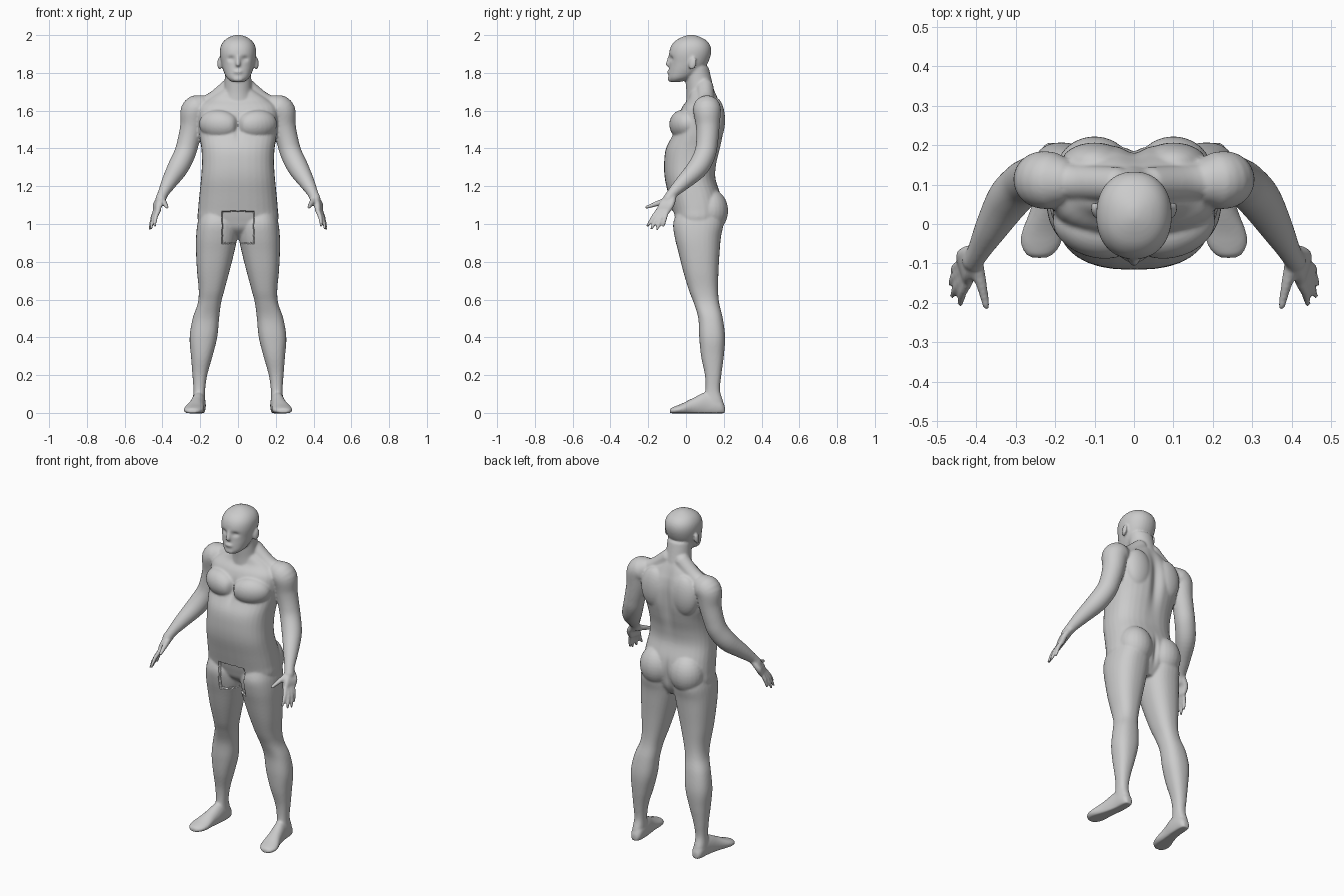
import bpy, bmesh, math
from mathutils import Vector, Matrix

if "Cube" in bpy.data.objects:
    bpy.data.objects.remove(bpy.data.objects["Cube"])

SEG = 32
bm = bmesh.new()


def smooth_rows(rows, steps=5):
    """Catmull-Rom interpolation of rows of numbers."""
    out = []
    for i in range(len(rows) - 1):
        a, b, c, d = (rows[max(i - 1, 0)], rows[i], rows[i + 1], rows[min(i + 2, len(rows) - 1)])
        for s in range(steps):
            t = s / steps
            out.append([0.5 * (2 * q + (r - p) * t + (2 * p - 5 * q + 4 * r - w) * t * t
                               + (3 * q - p - 3 * r + w) * t ** 3) for p, q, r, w in zip(a, b, c, d)])
    return out + [list(rows[-1])]


def skin(rings):
    """Closed surface through rings of points."""
    rings = [[bm.verts.new(p) for p in ring] for ring in rings]
    for a, b in zip(rings, rings[1:]):
        for i in range(len(a)):
            j = (i + 1) % len(a)
            bm.faces.new((a[i], a[j], b[j], b[i]))
    bm.faces.new(rings[0][::-1])
    bm.faces.new(rings[-1])


def sgn_pow(v, e):
    return math.copysign(abs(v) ** e, v)


ANG = [2 * math.pi * i / SEG for i in range(SEG)]


def loft_z(rows, e=0.85):
    """Rows: height, x min, x max, y front, y back."""
    skin([[((x0 + x1) / 2 + (x1 - x0) / 2 * sgn_pow(math.cos(a), e),
            (y0 + y1) / 2 + (y1 - y0) / 2 * sgn_pow(math.sin(a), e), z) for a in ANG]
          for z, x0, x1, y0, y1 in smooth_rows(rows)])


def loft_sym(rows, e=0.85):
    loft_z([(z, -w, w, y0, y1) for z, w, y0, y1 in rows], e)


def tube(rows):
    """Rounded limb through rows: x, y, z, radius."""
    rows = smooth_rows(rows)
    pts = [Vector(r[:3]) for r in rows]
    rings = []
    for i, (p, r) in enumerate(zip(pts, rows)):
        d = (pts[min(i + 1, len(pts) - 1)] - pts[max(i - 1, 0)]).normalized()
        u = d.cross(Vector((0.3, 1, 0.1))).normalized()
        v = d.cross(u)
        ring = lambda off, k: [p + d * off + (u * math.cos(a) + v * math.sin(a)) * r[3] * k for a in ANG]
        if i == 0:
            rings += [ring(-r[3] * 0.9, 0.3), ring(-r[3] * 0.6, 0.75)]
        rings.append(ring(0, 1))
        if i == len(pts) - 1:
            rings += [ring(r[3] * 0.6, 0.75), ring(r[3] * 0.9, 0.3)]
    skin(rings)


def blob(loc, size, rot=(0, 0, 0)):
    m = Matrix.Translation(loc)
    for ang, ax in zip(rot, 'XYZ'):
        m = m @ Matrix.Rotation(ang, 4, ax)
    bmesh.ops.create_uvsphere(bm, u_segments=24, v_segments=16, radius=1,
                              matrix=m @ Matrix.Diagonal((*size, 1)))


# leg
loft_z([(1.06, .015, .20, -.05, .19), (1.0, .004, .215, -.068, .198), (.93, .004, .222, -.06, .185),
        (.85, .02, .222, -.04, .178), (.75, .045, .217, -.015, .172), (.65, .072, .208, .015, .17),
        (.58, .09, .213, .042, .176), (.5, .1, .24, .065, .195), (.4, .11, .256, .07, .207),
        (.3, .135, .249, .08, .2), (.2, .163, .241, .1, .187), (.12, .174, .236, .103, .18),
        (.06, .174, .24, .09, .197), (.02, .18, .238, .09, .2)])
# foot, lofted from heel to toe with a flat sole
skin([[(x + w * math.cos(a), y, max(-.002, h * (.4 + .6 * math.sin(a)))) for a in ANG]
      for y, x, w, h in smooth_rows([(.206, .205, .018, .035), (.18, .205, .033, .08), (.11, .208, .037, .11),
                                     (.04, .22, .042, .08), (-.02, .232, .053, .05), (-.055, .237, .05, .036),
                                     (-.078, .24, .034, .026), (-.086, .24, .018, .016)])])
# arm
tube([(.205, .11, 1.615, .072), (.232, .112, 1.595, .073), (.243, .115, 1.52, .063), (.262, .112, 1.44, .058),
      (.283, .1, 1.37, .057), (.32, .06, 1.295, .055), (.365, -.015, 1.22, .041), (.395, -.07, 1.165, .029),
      (.41, -.095, 1.13, .028)])
# palm
for k in range(4):
    y = -.145 + k * .016
    tube([(.402, -.088 + k * .008, 1.15, .015), (.418 + k * .005, y + .02, 1.105, .017),
          (.422 + k * .005, y, 1.068, .014)])
# fingers and thumb
for base, tip in [((.422, -.15, 1.07), (.441, -.203, .99)), ((.43, -.135, 1.065), (.461, -.182, .976)),
                  ((.436, -.118, 1.065), (.466, -.152, .974)), ((.438, -.1, 1.07), (.46, -.12, .99))]:
    mid = [(p + q) / 2 + o for p, q, o in zip(base, tip, (.004, 0, .003))]
    tube([(*base, .0125), (*mid, .011), (*tip, .008)])
tube([(.402, -.1, 1.125, .02), (.387, -.155, 1.107, .014), (.375, -.21, 1.088, .009)])
# chest, shoulder blade, buttock, trapezius and ear
blob((.1, -.012, 1.525), (.11, .072, .08), (.25, 0, .32))
blob((.1, .155, 1.55), (.085, .052, .12))
blob((.1, .13, 1.07), (.1, .093, .115))
tube([(.04, .1, 1.73, .045), (.13, .105, 1.655, .045), (.21, .11, 1.615, .05)])
blob((.098, .035, 1.85), (.011, .021, .034), (-.2, 0, -.3))

# mirror the paired parts
side = bm.verts[:] + bm.edges[:] + bm.faces[:]
copy = bmesh.ops.duplicate(bm, geom=side)['geom']
for v in copy:
    if isinstance(v, bmesh.types.BMVert):
        v.co.x = -v.co.x
bmesh.ops.reverse_faces(bm, faces=[f for f in copy if isinstance(f, bmesh.types.BMFace)])

# torso
loft_sym([(.92, .09, .02, .14), (.97, .17, -.04, .17), (1.02, .212, -.06, .185), (1.08, .211, -.075, .195),
          (1.15, .205, -.092, .185), (1.24, .196, -.112, .157), (1.32, .191, -.116, .162),
          (1.40, .194, -.106, .182), (1.48, .207, -.068, .198), (1.56, .212, -.045, .2), (1.62, .205, -.02, .188),
          (1.66, .16, .01, .172), (1.70, .1, .02, .155), (1.73, .06, .03, .14)], .8)
# neck and head
loft_sym([(1.62, .1, .0, .17), (1.69, .078, .002, .155), (1.76, .071, -.002, .137), (1.83, .07, .0, .12)], 1)
loft_sym([(1.752, .032, -.082, -.03), (1.772, .058, -.093, .03), (1.81, .077, -.091, .085),
          (1.85, .088, -.088, .115), (1.90, .096, -.09, .132), (1.94, .092, -.08, .13), (1.97, .074, -.056, .11),
          (1.99, .045, -.02, .075), (2.001, .012, .012, .042)], .92)
# nose, lips and chin
tube([(0, -.082, 1.895, .009), (0, -.092, 1.862, .011), (0, -.095, 1.845, .013)])
blob((0, -.088, 1.805), (.026, .012, .011))
blob((0, -.082, 1.768), (.03, .015, .016))

bmesh.ops.recalc_face_normals(bm, faces=bm.faces)
raw = bpy.data.meshes.new("body_parts")
bm.to_mesh(raw)
bm.free()
body = bpy.data.objects.new("body", raw)
bpy.context.collection.objects.link(body)

# fuse the parts into one skin
rem = body.modifiers.new("fuse", 'REMESH')
rem.mode = 'VOXEL'
rem.voxel_size = .0065
smo = body.modifiers.new("soften", 'SMOOTH')
smo.factor = .5
smo.iterations = 5
deps = bpy.context.evaluated_depsgraph_get()
skin_mesh = bpy.data.meshes.new_from_object(body.evaluated_get(deps))
body.modifiers.clear()
body.data = skin_mesh


def bump(v, c, s):
    return math.exp(-sum(((p - q) / r) ** 2 for p, q, r in zip(v, c, s)))


# shallow hollows: eye sockets, chest line, back groove, navel line, groin
for vert in skin_mesh.vertices:
    p = vert.co
    m = (abs(p.x), p.y, p.z)
    dy = .011 * bump(m, (.037, -.085, 1.875), (.02, .05, .014))
    dy += .016 * bump(m, (0, -.08, 1.52), (.018, .05, .06))
    dy -= .022 * bump(m, (0, .2, 1.5), (.03, .06, .16))
    dy -= .015 * bump(m, (0, .22, 1.05), (.014, .06, .08))
    if m[0] < .082 and .9 < p.z < 1.068 and p.y < .03:
        dy += .014
    p.y += dy

skin_mat = bpy.data.materials.new("plain_grey")
skin_mat.diffuse_color = (.6, .6, .6, 1)
skin_mat.use_nodes = True
skin_mat.node_tree.nodes["Principled BSDF"].inputs["Base Color"].default_value = skin_mat.diffuse_color
skin_mesh.materials.clear()
skin_mesh.materials.append(skin_mat)
bpy.context.view_layer.objects.active = body
body.select_set(True)
bpy.ops.object.shade_smooth_by_angle(angle=math.radians(50))
